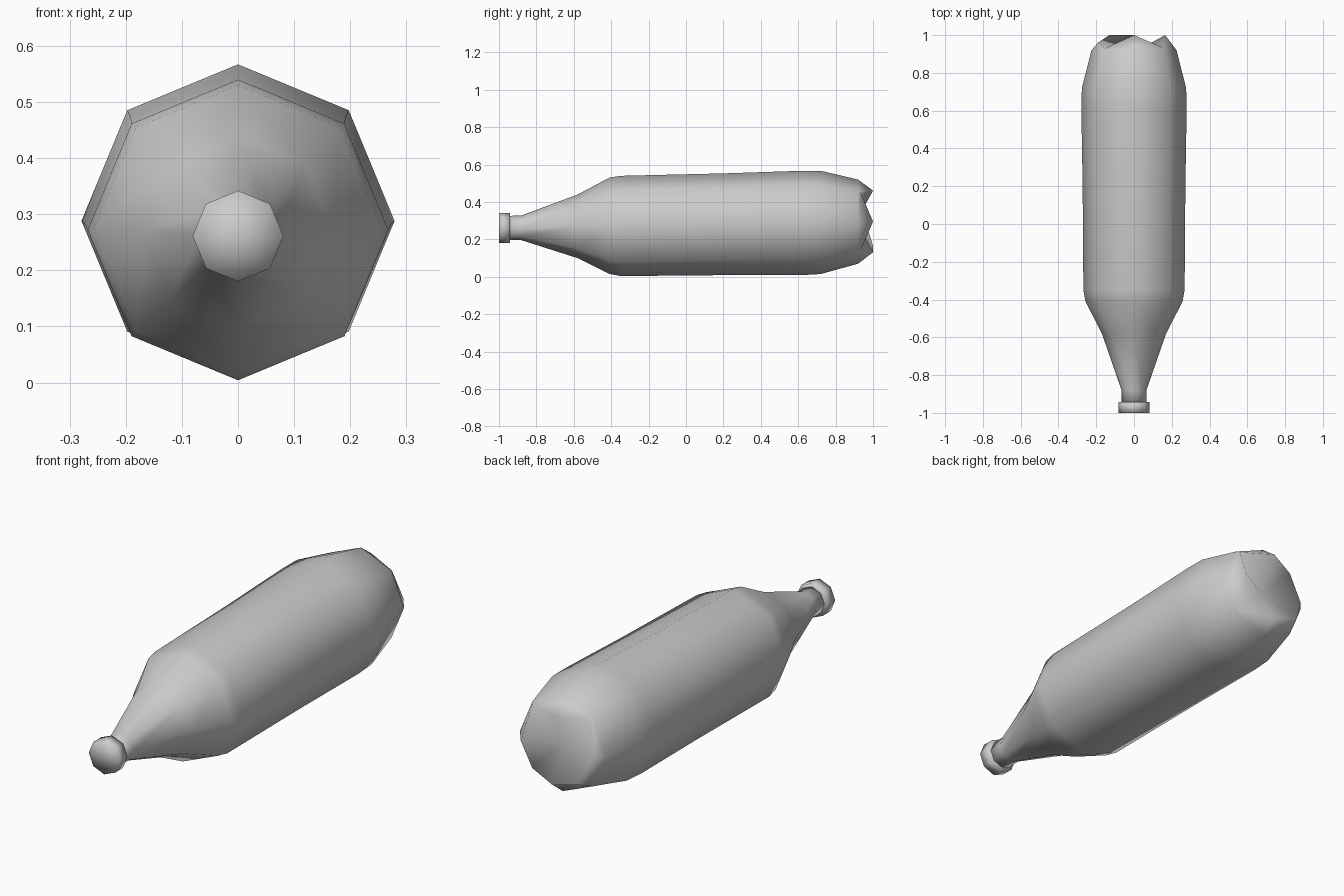
import bpy, bmesh, math

if "Cube" in bpy.data.objects:
    bpy.data.objects.remove(bpy.data.objects["Cube"])

SIDES = 8


def ring(bm, y, r, zc):
    """Octagonal loop around the y axis, with a corner pointing up."""
    return [bm.verts.new((r * math.cos(i * math.tau / SIDES), y,
                          zc + r * math.sin(i * math.tau / SIDES))) for i in range(SIDES)]


def bridge(bm, a, b):
    for i in range(SIDES):
        j = (i + 1) % SIDES
        bm.faces.new((a[i], a[j], b[j], b[i]))


def fan(bm, loop, y, zc):
    c = bm.verts.new((0, y, zc))
    for i in range(SIDES):
        bm.faces.new((loop[i], loop[(i + 1) % SIDES], c))


def finish(bm, name):
    bmesh.ops.recalc_face_normals(bm, faces=bm.faces)
    for f in bm.faces:
        f.smooth = True
    me = bpy.data.meshes.new(name)
    bm.to_mesh(me)
    bm.free()
    ob = bpy.data.objects.new(name, me)
    bpy.context.collection.objects.link(ob)
    return ob


# Bottle body: (y, radius, centre height) from neck to base
profile = [(-0.95, 0.065, 0.261), (-0.88, 0.066, 0.262), (-0.58, 0.17, 0.270),
           (-0.41, 0.257, 0.273), (-0.35, 0.268, 0.272), (0.20, 0.272, 0.281),
           (0.62, 0.279, 0.288), (0.72, 0.276, 0.291), (0.92, 0.225, 0.295)]
bm = bmesh.new()
loops = [ring(bm, *p) for p in profile]
for a, b in zip(loops, loops[1:]):
    bridge(bm, a, b)
fan(bm, loops[0], -0.95, 0.261)

# Footed base: feet reach y = 1, grooves between them stay low
ZB = 0.296
feet = [(1.0, 0.165), (0.935, 0.213), (1.0, 0.165), (0.93, 0.215),
        (0.96, 0.19), (1.0, 0.185), (1.0, 0.165), (0.935, 0.213)]
tips = []
for i, (y, r) in enumerate(feet):
    t = i * math.tau / SIDES
    tips.append(bm.verts.new((r * math.cos(t), y, ZB + r * math.sin(t))))
bridge(bm, loops[-1], tips)
fan(bm, tips, 0.91, ZB)
finish(bm, "bottle_body")

# Screw cap
bm = bmesh.new()
front = ring(bm, -1.0, 0.081, 0.261)
back = ring(bm, -0.942, 0.081, 0.261)
bridge(bm, front, back)
fan(bm, front, -1.0, 0.261)
fan(bm, back, -0.942, 0.261)
finish(bm, "bottle_cap")
